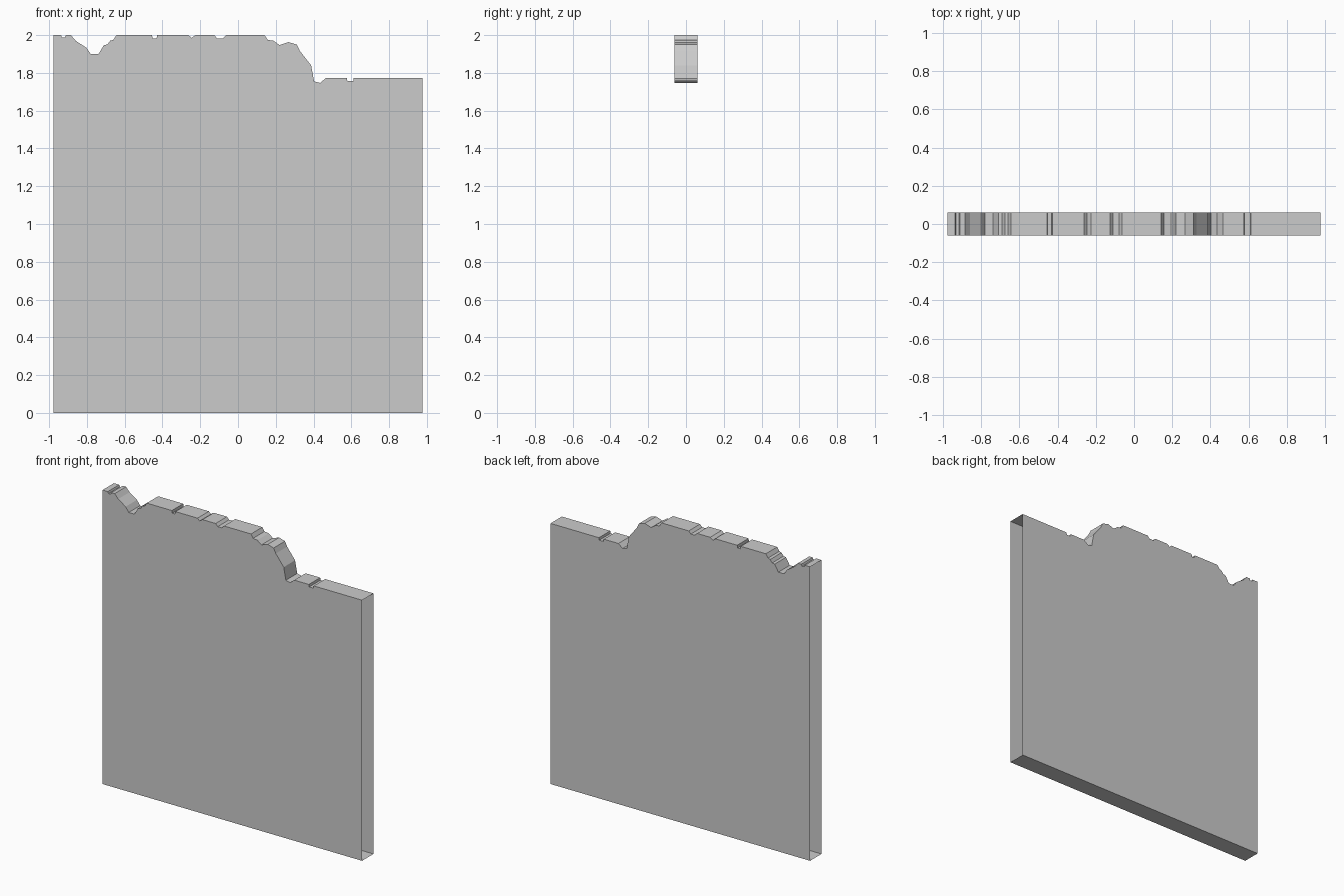
import bpy, bmesh

if "Cube" in bpy.data.objects:
    bpy.data.objects.remove(bpy.data.objects["Cube"])

# Worn top edge of the wall, left to right (x, z)
TOP_EDGE = [
    (-.977, 2), (-.937, 2), (-.932, 1.988), (-.916, 1.988), (-.911, 2),
    (-.885, 2), (-.859, 1.97), (-.803, 1.933), (-.78, 1.9), (-.738, 1.9),
    (-.71, 1.947), (-.691, 1.95), (-.677, 1.97), (-.66, 1.975), (-.644, 2),
    (-.455, 2), (-.452, 1.982), (-.431, 1.982), (-.428, 2),
    (-.262, 2), (-.246, 1.985), (-.225, 2),
    (-.126, 2), (-.11, 1.983), (-.079, 1.983), (-.063, 2),
    (.141, 2), (.157, 1.975), (.188, 1.97), (.22, 1.947), (.267, 1.963),
    (.311, 1.95), (.327, 1.917), (.387, 1.84), (.403, 1.755), (.435, 1.747),
    (.466, 1.773), (.576, 1.773), (.579, 1.757), (.61, 1.757), (.613, 1.773),
    (.977, 1.773),
]
HALF_DEPTH = 0.061

bm = bmesh.new()


def outline(y):
    """Wall outline at depth y: bottom left, top edge, bottom right."""
    pts = [(-.977, 0)] + TOP_EDGE + [(.977, 0)]
    return [bm.verts.new((x, y, z)) for x, z in pts]


front, back = outline(-HALF_DEPTH), outline(HALF_DEPTH)

# Front and back panels
bm.faces.new(front[::-1])
bm.faces.new(back)

# Broken top strip and base; the two ends stay open to meet neighbouring walls
for i in range(1, len(front) - 2):
    bm.faces.new((front[i], front[i + 1], back[i + 1], back[i]))
bm.faces.new((front[-1], front[0], back[0], back[-1]))

bmesh.ops.recalc_face_normals(bm, faces=bm.faces)
bmesh.ops.triangulate(bm, faces=[f for f in bm.faces if len(f.verts) > 4])

mesh = bpy.data.meshes.new("broken_wall")
bm.to_mesh(mesh)
bm.free()
wall = bpy.data.objects.new("broken_wall", mesh)
bpy.context.collection.objects.link(wall)
